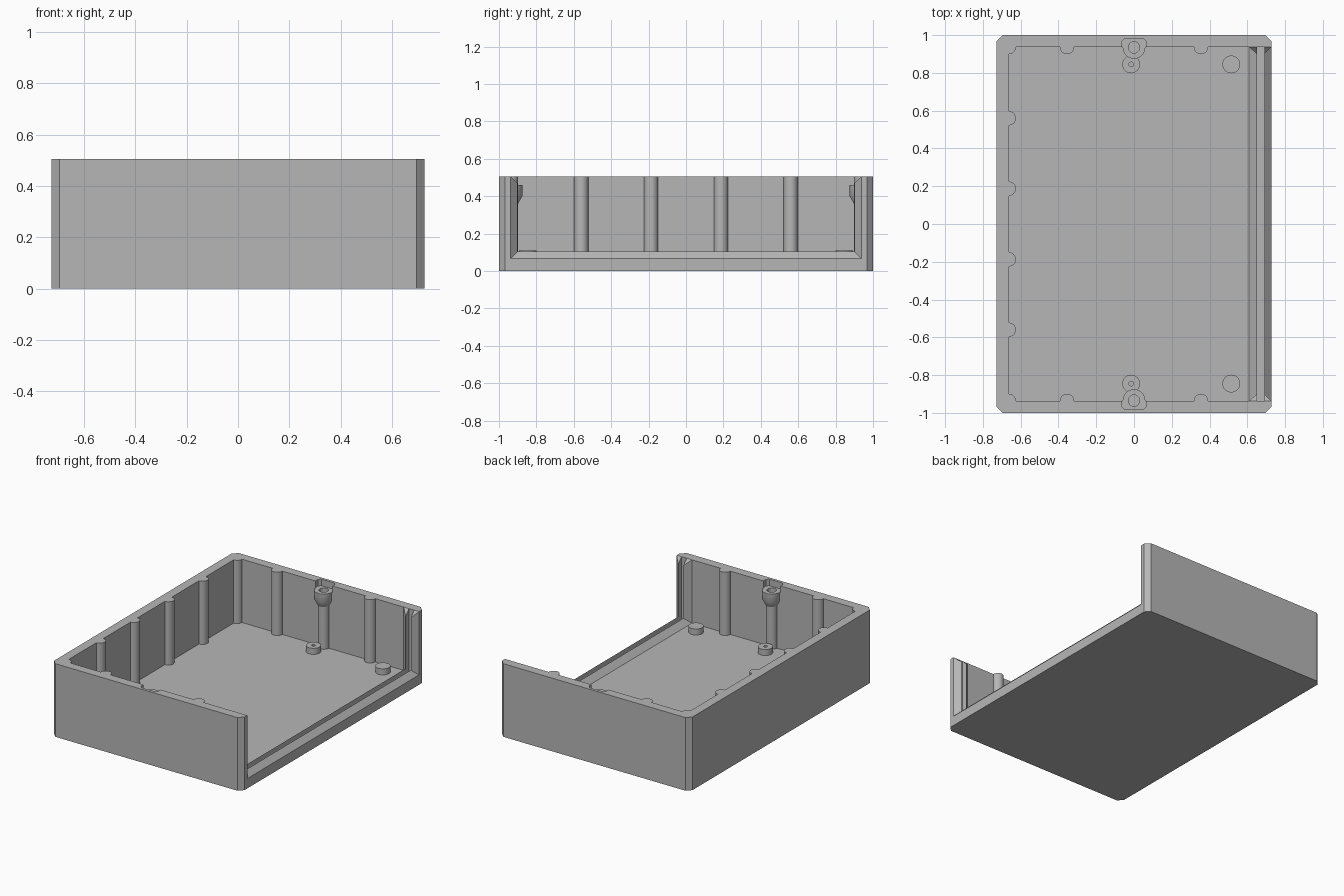
import bpy, bmesh
from math import cos, sin, radians, pi

cube = bpy.data.objects.get("Cube")
if cube:
    bpy.data.objects.remove(cube, do_unlink=True)

grey = bpy.data.materials.new("plain_grey")
grey.use_nodes = True
grey.diffuse_color = (0.47, 0.47, 0.47, 1)
grey.node_tree.nodes["Principled BSDF"].inputs["Base Color"].default_value = grey.diffuse_color

# Main dimensions
HX, HY, H = 0.727, 1.0, 0.505
IX, IY, FLOOR = 0.663, 0.937, 0.068
POST_R, RAIL, CH = 0.038, 0.037, 0.032
HEAD_TOP, HEAD_Y = 0.46, 0.935


def make(name, bm):
    bmesh.ops.recalc_face_normals(bm, faces=bm.faces)
    mesh = bpy.data.meshes.new(name)
    bm.to_mesh(mesh)
    bm.free()
    mesh.materials.append(grey)
    ob = bpy.data.objects.new(name, mesh)
    bpy.context.scene.collection.objects.link(ob)
    return ob


def prism(name, outline, z0, z1):
    bm = bmesh.new()
    face = bm.faces.new([bm.verts.new((x, y, z0)) for x, y in outline])
    top = bmesh.ops.extrude_face_region(bm, geom=[face])["geom"]
    moved = [v for v in top if isinstance(v, bmesh.types.BMVert)]
    bmesh.ops.translate(bm, verts=moved, vec=(0, 0, z1 - z0))
    return make(name, bm)


def lathe(name, profile, x, y, n=32):
    """Closed solid turned around a vertical axis, from (radius, z) pairs."""
    bm = bmesh.new()
    rings = []
    for r, z in profile:
        rings.append([bm.verts.new((x + r * cos(2 * pi * i / n), y + r * sin(2 * pi * i / n), z))
                      for i in range(n)])
    for a, b in zip(rings, rings[1:]):
        for i in range(n):
            j = (i + 1) % n
            bm.faces.new((a[i], a[j], b[j], b[i]))
    bm.faces.new(rings[0])
    bm.faces.new(rings[-1])
    return make(name, bm)


def combine(target, tool, operation):
    mod = target.modifiers.new("combine", "BOOLEAN")
    mod.operation, mod.solver, mod.object = operation, "EXACT", tool
    bpy.context.view_layer.objects.active = target
    bpy.ops.object.modifier_apply(modifier=mod.name)
    bpy.data.objects.remove(tool, do_unlink=True)


def smooth(ob):
    bpy.ops.object.select_all(action="DESELECT")
    ob.select_set(True)
    bpy.context.view_layer.objects.active = ob
    bpy.ops.object.shade_smooth_by_angle(angle=radians(30))


def arc(cx, cy, start, end):
    steps = abs(end - start) // 15
    angles = [radians(start + (end - start) * i / steps) for i in range(steps + 1)]
    return [(cx + POST_R * cos(a), cy + POST_R * sin(a)) for a in angles]


# Outer block with chamfered upright corners
block = []
for sx, sy in ((1, 1), (-1, 1), (-1, -1), (1, -1)):
    corner = [(sx * HX, sy * (HY - CH)), (sx * (HX - CH), sy * HY)]
    block += corner if sx == sy else corner[::-1]
case = prism("case_body", block, 0, H)

# Cavity outline, open on the +x side, leaving half-round wall posts
cavity = [(HX + 0.1, -IY)]
for x in (0.355, 0, -0.355):
    cavity += arc(x, -IY, 0, 180)
cavity += arc(-IX, -IY, 0, 90)
for y in (-0.56, -0.187, 0.187, 0.56):
    cavity += arc(-IX, y, -90, 90)
cavity += arc(-IX, IY, -90, 0)
for x in (-0.355, 0, 0.355):
    cavity += arc(x, IY, 180, 360)
cavity.append((HX + 0.1, IY))
combine(case, prism("cavity_cutter", cavity, FLOOR, H + 0.1), "DIFFERENCE")

# Screw pockets, flared screw heads on the middle posts and their holes
for s in (-1, 1):
    pocket = [(-0.065, 0.86), (-0.065, 0.965), (-0.05, 0.98),
              (0.05, 0.98), (0.065, 0.965), (0.065, 0.86)]
    pocket = [(x, s * y) for x, y in pocket]
    combine(case, prism("pocket_cutter", pocket, HEAD_TOP, H + 0.1), "DIFFERENCE")
    head = [(0.03, 0.36), (0.037, 0.36), (0.06, 0.4), (0.06, HEAD_TOP)]
    combine(case, lathe("screw_head", head, 0, s * HEAD_Y), "UNION")
    hole = [(0.03, 0.3), (0.03, H + 0.05)]
    combine(case, lathe("hole_cutter", hole, 0, s * HEAD_Y), "DIFFERENCE")
smooth(case)


def rail(name, x_base, x_ridge):
    """Wedge rail around the opening: front wall, floor, back wall."""
    bm = bmesh.new()
    stations = []
    for s, z, ridge_z in ((-1, H, H - RAIL), (-1, FLOOR, FLOOR + RAIL),
                          (1, FLOOR, FLOOR + RAIL), (1, H, H - RAIL)):
        stations.append([bm.verts.new(p) for p in ((x_base, s * IY, z),
                                                   (x_ridge, s * (IY - RAIL), ridge_z),
                                                   (x_ridge, s * IY, z))])
    for a, b in zip(stations, stations[1:]):
        for i in range(3):
            j = (i + 1) % 3
            bm.faces.new((a[i], a[j], b[j], b[i]))
    bm.faces.new(stations[0])
    bm.faces.new(stations[-1])
    return make(name, bm)


# Two rails with the panel groove between them
rail("inner_panel_rail", 0.61, 0.65)
rail("outer_panel_rail", HX, 0.69)

# Floor standoffs: drilled pair in the middle, plain pair near the opening
for s, side in ((-1, "front"), (1, "back")):
    low, high = FLOOR - 0.01, 0.11
    drilled = [(0.047, low), (0.047, high), (0.012, high), (0.012, high - 0.03)]
    smooth(lathe(side + "_drilled_standoff", drilled, -0.015, s * 0.845))
    smooth(lathe(side + "_plain_standoff", [(0.047, low), (0.047, high)], 0.515, s * 0.845))
